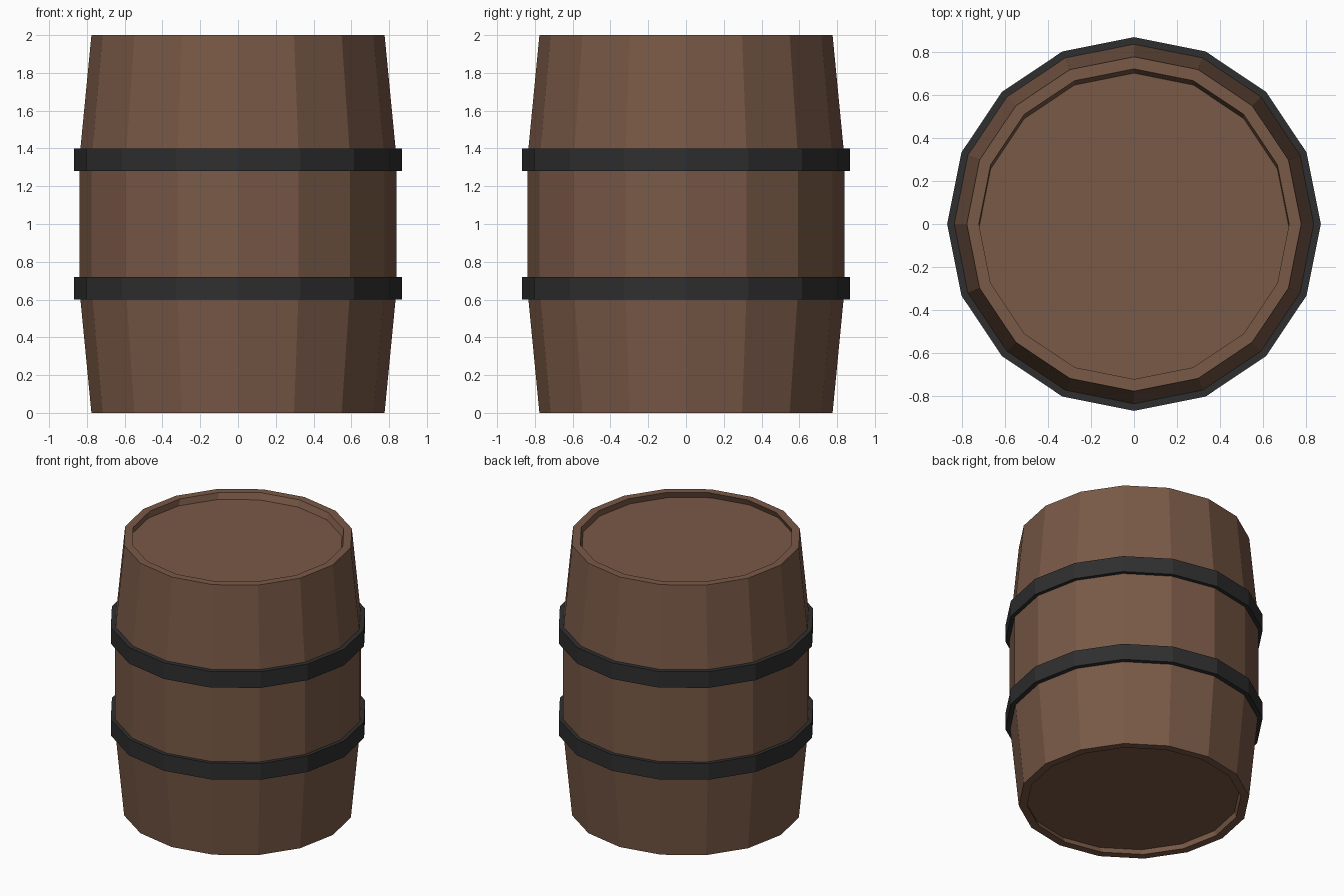
import bpy, bmesh
from math import sin, cos, tau

if "Cube" in bpy.data.objects:
    bpy.data.objects.remove(bpy.data.objects["Cube"])

SIDES = 16


def material(name, color):
    m = bpy.data.materials.new(name)
    m.diffuse_color = color
    m.use_nodes = True
    m.node_tree.nodes["Principled BSDF"].inputs["Base Color"].default_value = m.diffuse_color
    return m


def lathe(name, profile, mat, loop=False):
    """Turn (radius, z, y shift) rings into a faceted solid."""
    bm = bmesh.new()
    rings = [[bm.verts.new((r * cos(tau * i / SIDES), r * sin(tau * i / SIDES) + dy, z))
              for i in range(SIDES)] for r, z, dy in profile]
    pairs = list(zip(rings, rings[1:]))
    if loop:
        pairs.append((rings[-1], rings[0]))
    else:
        bm.faces.new(rings[0])
        bm.faces.new(rings[-1])
    for a, b in pairs:
        for i in range(SIDES):
            j = (i + 1) % SIDES
            bm.faces.new((a[i], a[j], b[j], b[i]))
    bmesh.ops.recalc_face_normals(bm, faces=bm.faces)
    mesh = bpy.data.meshes.new(name)
    bm.to_mesh(mesh)
    bm.free()
    mesh.materials.append(mat)
    ob = bpy.data.objects.new(name, mesh)
    bpy.context.collection.objects.link(ob)
    return ob


wood = material("wood", (0.19, 0.10, 0.062, 1))
iron = material("iron", (0.028, 0.028, 0.028, 1))

# Barrel body: recessed ends (slightly off centre) and a bulging wall
lathe("barrel_body", [
    (0.72, 0.045, -0.02), (0.72, 0, 0), (0.776, 0, 0),
    (0.84, 0.66, 0), (0.84, 1.34, 0),
    (0.776, 2, 0), (0.72, 2, 0), (0.72, 1.955, -0.02)], wood)

# Iron hoops
for name, z in (("lower_hoop", 0.60), ("upper_hoop", 1.28)):
    lathe(name, [(0.82, z, 0), (0.867, z, 0),
                 (0.867, z + 0.12, 0), (0.82, z + 0.12, 0)], iron, loop=True)
